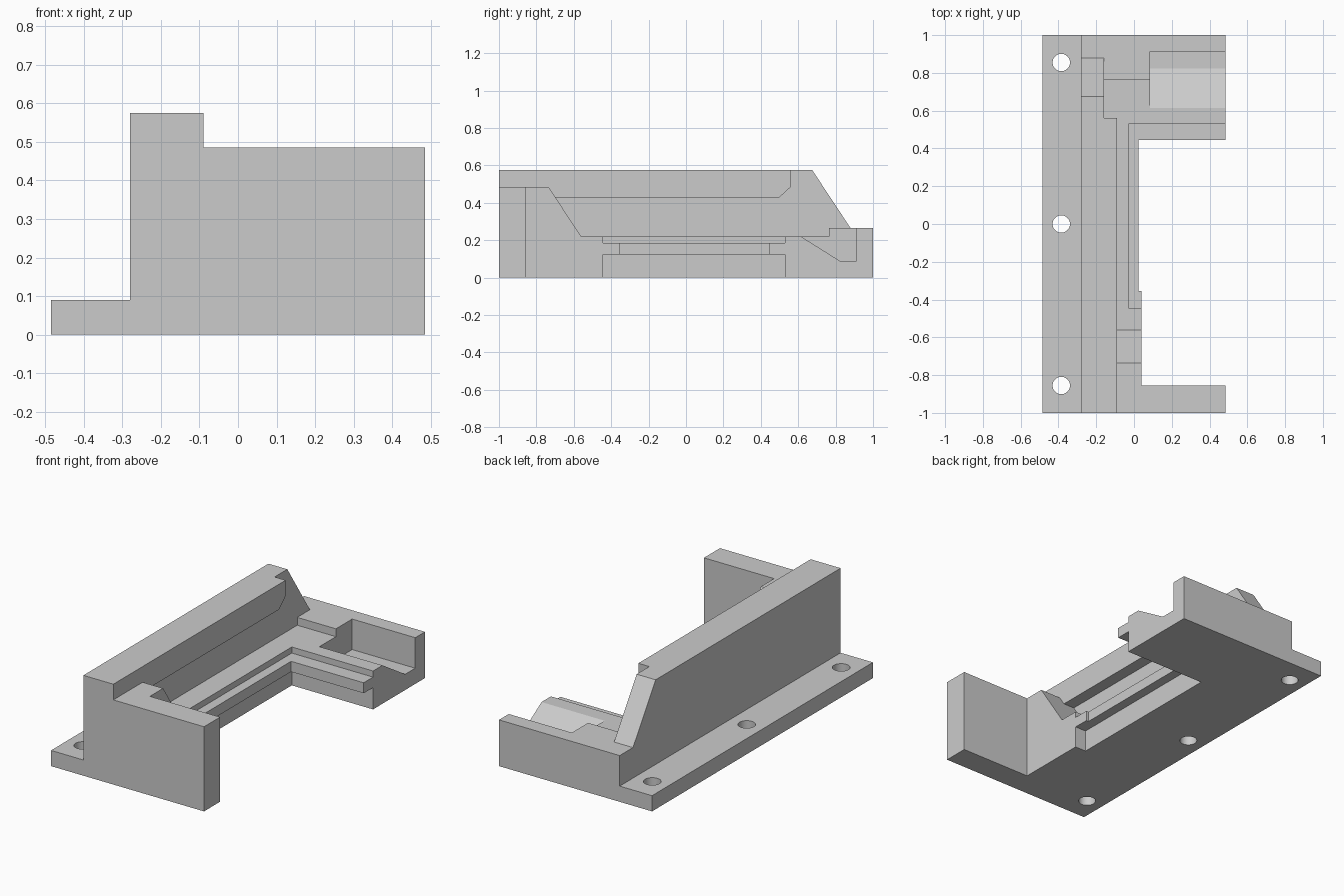
import bpy
import bmesh
import math

cube = bpy.data.objects.get("Cube")
if cube:
    bpy.data.objects.remove(cube, do_unlink=True)

grey = bpy.data.materials.new("light grey")
grey.use_nodes = True
colour = (0.6, 0.6, 0.6, 1)
grey.diffuse_color = colour
grey.node_tree.nodes["Principled BSDF"].inputs["Base Color"].default_value = colour


def finish(name, bm):
    bmesh.ops.recalc_face_normals(bm, faces=bm.faces)
    mesh = bpy.data.meshes.new(name)
    bm.to_mesh(mesh)
    bm.free()
    mesh.materials.append(grey)
    obj = bpy.data.objects.new(name, mesh)
    bpy.context.scene.collection.objects.link(obj)
    return obj


def prism(name, x0, x1, profile):
    """Extrude a side profile of (y, z) points from x0 to x1."""
    bm = bmesh.new()
    face = bm.faces.new([bm.verts.new((x0, y, z)) for y, z in profile])
    out = bmesh.ops.extrude_face_region(bm, geom=[face])["geom"]
    moved = [v for v in out if isinstance(v, bmesh.types.BMVert)]
    bmesh.ops.translate(bm, verts=moved, vec=(x1 - x0, 0, 0))
    return finish(name, bm)


def box(name, x0, x1, y0, y1, z0, z1):
    return prism(name, x0, x1, [(y0, z0), (y1, z0), (y1, z1), (y0, z1)])


def combine(body, tool, operation):
    mod = body.modifiers.new(tool.name, "BOOLEAN")
    mod.operation = operation
    mod.solver = "EXACT"
    mod.object = tool
    bpy.context.view_layer.objects.active = body
    bpy.ops.object.modifier_apply(modifier=mod.name)
    bpy.data.objects.remove(tool, do_unlink=True)


# Tall rear wall with its sloping end
body = prism("mounting_bracket", -0.28, -0.16,
             [(-1, 0), (1, 0), (1, 0.265), (0.88, 0.265), (0.675, 0.575), (-1, 0.575)])
inner = -0.2  # parts overlap into the wall up to here

parts = [
    # Screw flange and overhanging lip along the wall top
    box("flange", -0.485, inner, -1, 1, 0, 0.09),
    prism("lip", inner, -0.09,
          [(-1, 0.43), (0.5, 0.43), (0.56, 0.485), (0.56, 0.575), (-1, 0.575)]),
    # Front end plate with a ramp behind it
    box("end_plate", inner, 0.485, -1, -0.855, 0, 0.485),
    prism("ramp", inner, 0.04,
          [(-0.9, 0), (-0.445, 0), (-0.445, 0.22), (-0.56, 0.22),
           (-0.735, 0.485), (-0.9, 0.485)]),
    # Floor and stepped back block
    box("floor", inner, -0.03, -0.5, 0.6, 0, 0.22),
    prism("back_block", inner, 0.485,
          [(0.53, 0), (1, 0), (1, 0.265), (0.765, 0.265), (0.765, 0.22), (0.53, 0.22)]),
    # Tongue running round the opening
    box("long_tongue", -0.1, 0.025, -0.5, 0.6, 0.125, 0.185),
    box("back_tongue", -0.1, 0.485, 0.445, 0.6, 0.125, 0.185),
    box("front_tongue", -0.1, 0.04, -0.5, -0.355, 0.125, 0.185),
]
for part in parts:
    combine(body, part, "UNION")

# Open pocket with a sloping floor
combine(body, prism("pocket", 0.085, 0.6,
                    [(0.615, 0.22), (0.822, 0.09), (0.912, 0.09),
                     (0.912, 0.4), (0.615, 0.4)]), "DIFFERENCE")

# Screw holes
for y in (-0.855, 0, 0.855):
    bm = bmesh.new()
    bmesh.ops.create_cone(bm, cap_ends=True, segments=32, radius1=0.046,
                          radius2=0.046, depth=0.4)
    bmesh.ops.translate(bm, verts=bm.verts, vec=(-0.385, y, 0))
    combine(body, finish("screw_hole", bm), "DIFFERENCE")

# Merge coplanar faces left by the joins
bm = bmesh.new()
bm.from_mesh(body.data)
bmesh.ops.remove_doubles(bm, verts=bm.verts, dist=0.0001)
bmesh.ops.dissolve_limit(bm, angle_limit=math.radians(1), verts=bm.verts, edges=bm.edges)
bm.to_mesh(body.data)
bm.free()

body.select_set(True)
bpy.context.view_layer.objects.active = body
bpy.ops.object.shade_smooth_by_angle(angle=math.radians(30))
